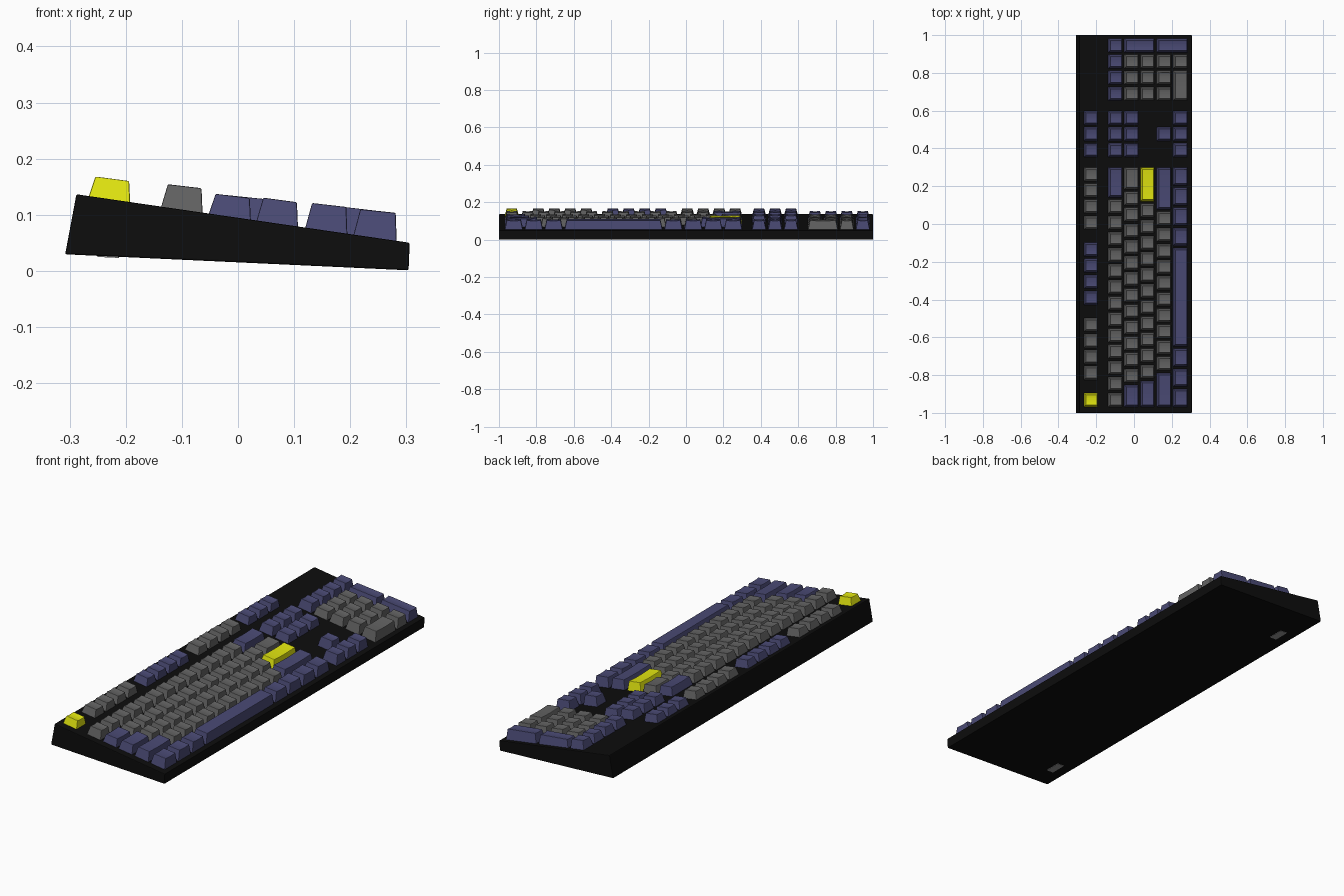
import bpy, bmesh

if "Cube" in bpy.data.objects:
    bpy.data.objects.remove(bpy.data.objects["Cube"])

U = 0.0853          # one key unit along y
Y0 = -0.974         # start of the key grid
GAP = 0.005         # half the gap between keys


def material(name, rgb):
    m = bpy.data.materials.new(name)
    m.diffuse_color = (*rgb, 1)
    m.use_nodes = True
    m.node_tree.nodes["Principled BSDF"].inputs["Base Color"].default_value = m.diffuse_color
    return m


BLACK = material("case black", (0.004, 0.004, 0.004))
GRAY = material("key gray", (0.125, 0.125, 0.125))
PURPLE = material("key purple", (0.068, 0.068, 0.175))
YELLOW = material("key yellow", (0.76, 0.79, 0.005))
FOOT = material("foot gray", (0.3, 0.3, 0.3))


def finish(name, bm, mat, bevel=0.0, segments=2):
    bmesh.ops.recalc_face_normals(bm, faces=bm.faces)
    me = bpy.data.meshes.new(name)
    bm.to_mesh(me)
    bm.free()
    me.materials.append(mat)
    ob = bpy.data.objects.new(name, me)
    bpy.context.collection.objects.link(ob)
    if bevel:
        b = ob.modifiers.new("soft edges", 'BEVEL')
        b.width, b.segments = bevel, segments
        b.limit_method, b.angle_limit = 'ANGLE', 0.7
    return ob


def extrude_profile(name, profile, y0, y1, mat, bevel=0.0):
    bm = bmesh.new()
    a = [bm.verts.new((x, y0, z)) for x, z in profile]
    b = [bm.verts.new((x, y1, z)) for x, z in profile]
    bm.faces.new(a)
    bm.faces.new(b)
    n = len(profile)
    for i in range(n):
        j = (i + 1) % n
        bm.faces.new((a[i], a[j], b[j], b[i]))
    return finish(name, bm, mat, bevel)


def deck(x):        # height of the sloping case top
    return 0.1365 - 0.1455 * (x + 0.288)


def under(x):       # height of the sloping case bottom
    return 0.0295 - 0.0465 * (x + 0.308)


# Wedge-shaped case
extrude_profile("case", [(-0.308, under(-0.308)), (-0.288, deck(-0.288)),
                         (0.306, deck(0.306)), (0.304, 0.001)],
                -1, 1, BLACK, 0.003)

# Rubber feet under the back edge
for name, y in (("foot_left", -0.85), ("foot_right", 0.78)):
    xa, xb = -0.25, -0.212
    extrude_profile(name, [(xa, under(xa) - 0.002), (xa, under(xa) + 0.003),
                           (xb, under(xb) + 0.003), (xb, under(xb) - 0.002)],
                    y - 0.04, y + 0.04, FOOT)

# Rows: start x, end x, top height at back, top height at front
ROWS = [(-0.267, -0.192, 0.1685, 0.1605),
        (-0.138, -0.063, 0.1545, 0.1475),
        (-0.053, 0.023, 0.1375, 0.1300),
        (0.032, 0.107, 0.1305, 0.1225),
        (0.119, 0.195, 0.1210, 0.1140),
        (0.205, 0.283, 0.1100, 0.1035)]


def key(name, row, u, width, mat, last=None, dish=0.003):
    """Tapered keycap with a shallow scooped top; may span down to row `last`."""
    xa, _, za, _ = ROWS[row]
    _, xb, _, zb = ROWS[row if last is None else last]
    ya, yb = Y0 + u * U + GAP, Y0 + (u + width) * U - GAP
    ta, tb = ya + 0.011, yb - 0.011
    bm = bmesh.new()
    base = [bm.verts.new((x, y, deck(x) - 0.004))
            for x, y in ((xa, ya), (xa, yb), (xb, yb), (xb, ya))]
    n = 6 if dish else 1
    back, front = [], []
    for i in range(n + 1):
        t = i / n
        y = ta + (tb - ta) * t
        dz = dish * 4 * t * (1 - t)
        back.append(bm.verts.new((xa + 0.013, y, za - dz)))
        front.append(bm.verts.new((xb - 0.002, y, zb - dz)))
    for i in range(n):
        bm.faces.new((back[i], back[i + 1], front[i + 1], front[i]))
    bm.faces.new(base)
    bm.faces.new([base[0], base[1]] + back[::-1])
    bm.faces.new([base[3], base[2]] + front[::-1])
    bm.faces.new((base[0], base[3], front[0], back[0]))
    bm.faces.new((base[1], base[2], front[-1], back[-1]))
    return finish(name, bm, mat, 0.0025, 2)


def run(name, row, u, widths, mat):
    for i, w in enumerate(widths):
        key(f"{name}_{i + 1}", row, u, w, mat)
        u += w


# Function row
key("escape_key", 0, 0, 1, YELLOW)
for g, mat in enumerate((GRAY, PURPLE, GRAY)):
    run(f"function_key_group{g + 1}", 0, 5 / 3 + g * 14 / 3, [1] * 4, mat)

# Main block
run("number_key", 1, 0, [1] * 13, GRAY)
key("backspace_key", 1, 13, 2, PURPLE)
key("tab_key", 2, 0, 1.5, PURPLE)
run("upper_letter_key", 2, 1.5, [1] * 12 + [1.5], GRAY)
key("caps_key", 3, 0, 1.75, PURPLE)
run("middle_letter_key", 3, 1.75, [1] * 11, GRAY)
key("enter_key", 3, 12.75, 2.25, YELLOW)
key("left_shift_key", 4, 0, 2.25, PURPLE)
run("lower_letter_key", 4, 2.25, [1] * 10, GRAY)
key("right_shift_key", 4, 12.25, 2.75, PURPLE)
run("left_modifier_key", 5, 0, [1.25] * 3, PURPLE)
key("space_bar", 5, 3.75, 6.25, PURPLE, dish=0)
run("right_modifier_key", 5, 10, [1.25] * 4, PURPLE)

# Navigation cluster and arrows
for row in (0, 1, 2, 5):
    run(f"navigation_key_row{row}", row, 15.5, [1] * 3, PURPLE)
key("up_arrow_key", 4, 16.5, 1, PURPLE)

# Number pad
run("pad_top_key", 1, 19, [1] * 4, PURPLE)
for row in (2, 3, 4):
    run(f"pad_key_row{row}", row, 19, [1] * 3, GRAY)
run("pad_bottom_key", 5, 19, [2, 1], GRAY)
key("pad_plus_key", 2, 22, 1, PURPLE, last=3)
key("pad_enter_key", 4, 22, 1, PURPLE, last=5)
